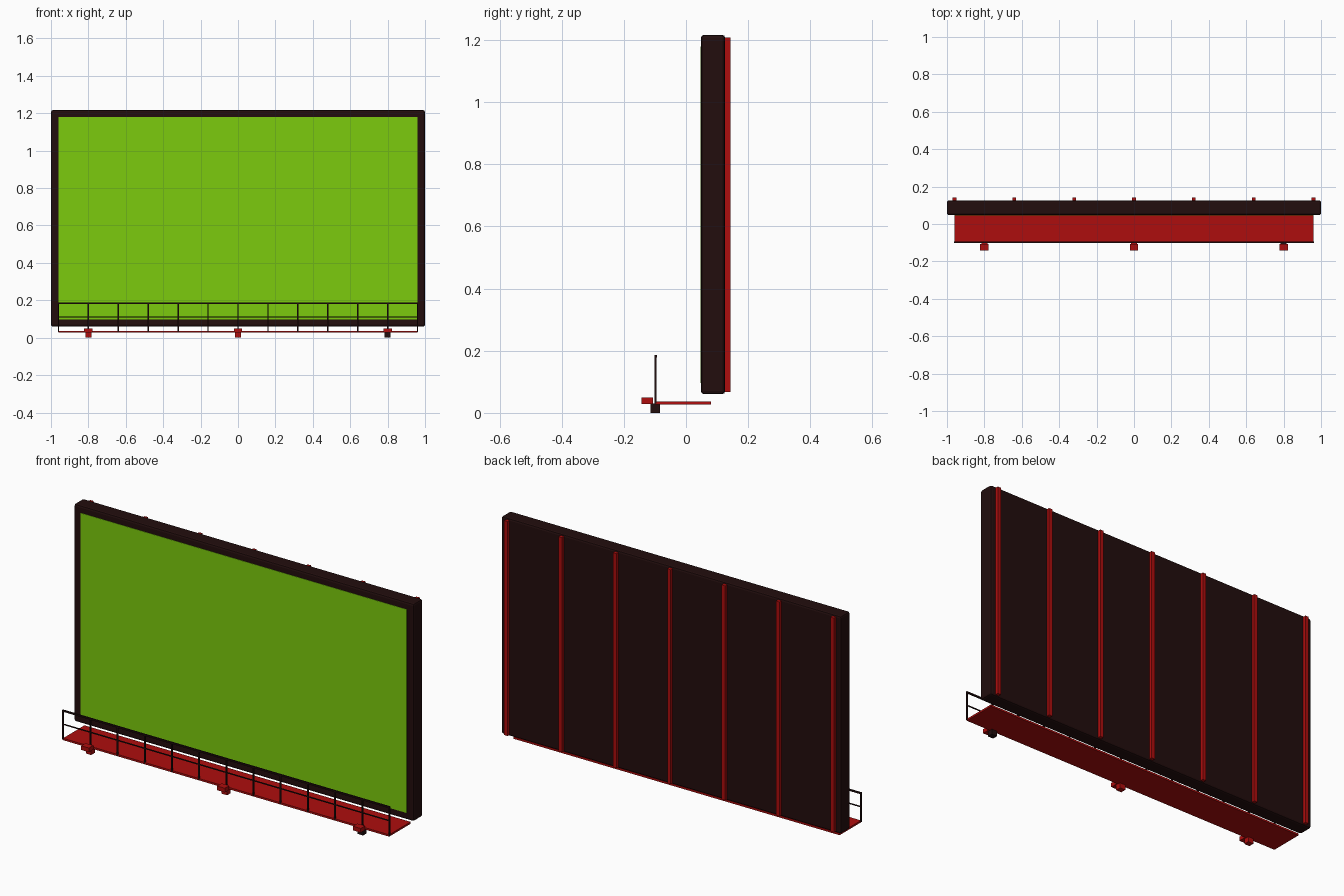
import bpy

if "Cube" in bpy.data.objects:
    bpy.data.objects.remove(bpy.data.objects["Cube"])


def material(name, colour):
    m = bpy.data.materials.new(name)
    m.use_nodes = True
    m.diffuse_color = (*colour, 1)
    m.node_tree.nodes["Principled BSDF"].inputs["Base Color"].default_value = (*colour, 1)
    return m


DARK = material("dark brown", (0.016, 0.004, 0.004))
RED = material("red", (0.42, 0.004, 0.004))
GREEN = material("screen green", (0.2, 0.6, 0.004))


def box(name, x, y, z, mat, bevel=0):
    """Box between the (low, high) limits on each axis."""
    limits = (x, y, z)
    bpy.ops.mesh.primitive_cube_add(size=1, location=[(a + b) / 2 for a, b in limits])
    ob = bpy.context.object
    ob.name = name
    ob.scale = [b - a for a, b in limits]
    bpy.ops.object.transform_apply(location=False, rotation=False, scale=True)
    ob.data.materials.append(mat)
    if bevel:
        mod = ob.modifiers.new("rounded edges", "BEVEL")
        mod.width = bevel
        mod.segments = 2
    return ob


def around(centre, width):
    return (centre - width / 2, centre + width / 2)


# Billboard cabinet and its display panel
box("cabinet", (-1, 1), (0.048, 0.126), (0.06, 1.217), DARK, 0.01)
box("screen", (-0.96, 0.96), (0.046, 0.052), (0.097, 1.18), GREEN)

# Vertical stiffeners on the back
for i in range(-3, 4):
    box("back_rib", around(i * 0.32, 0.02), (0.12, 0.143), (0.068, 1.209), RED)

# Service walkway
box("walkway", (-0.96, 0.96), (-0.1, 0.08), (0.027, 0.037), RED)

# Railing along the outer edge of the walkway
for i in range(-6, 7):
    box("rail_post", around(i * 0.16, 0.007), around(-0.098, 0.007), (0.03, 0.186), DARK)
for name, height, thickness in (("top_rail", 0.183, 0.008), ("middle_rail", 0.111, 0.005)):
    box(name, (-0.963, 0.963), around(-0.098, thickness), around(height, thickness), DARK)

# Floodlights: a bracket under the walkway edge and a lamp head in front
for x, bracket_colour in ((-0.8, RED), (0, RED), (0.8, DARK)):
    box("lamp_bracket", around(x, 0.032), (-0.114, -0.084), (0, 0.03), bracket_colour)
    box("lamp_head", around(x, 0.045), (-0.143, -0.106), (0.028, 0.05), RED)
